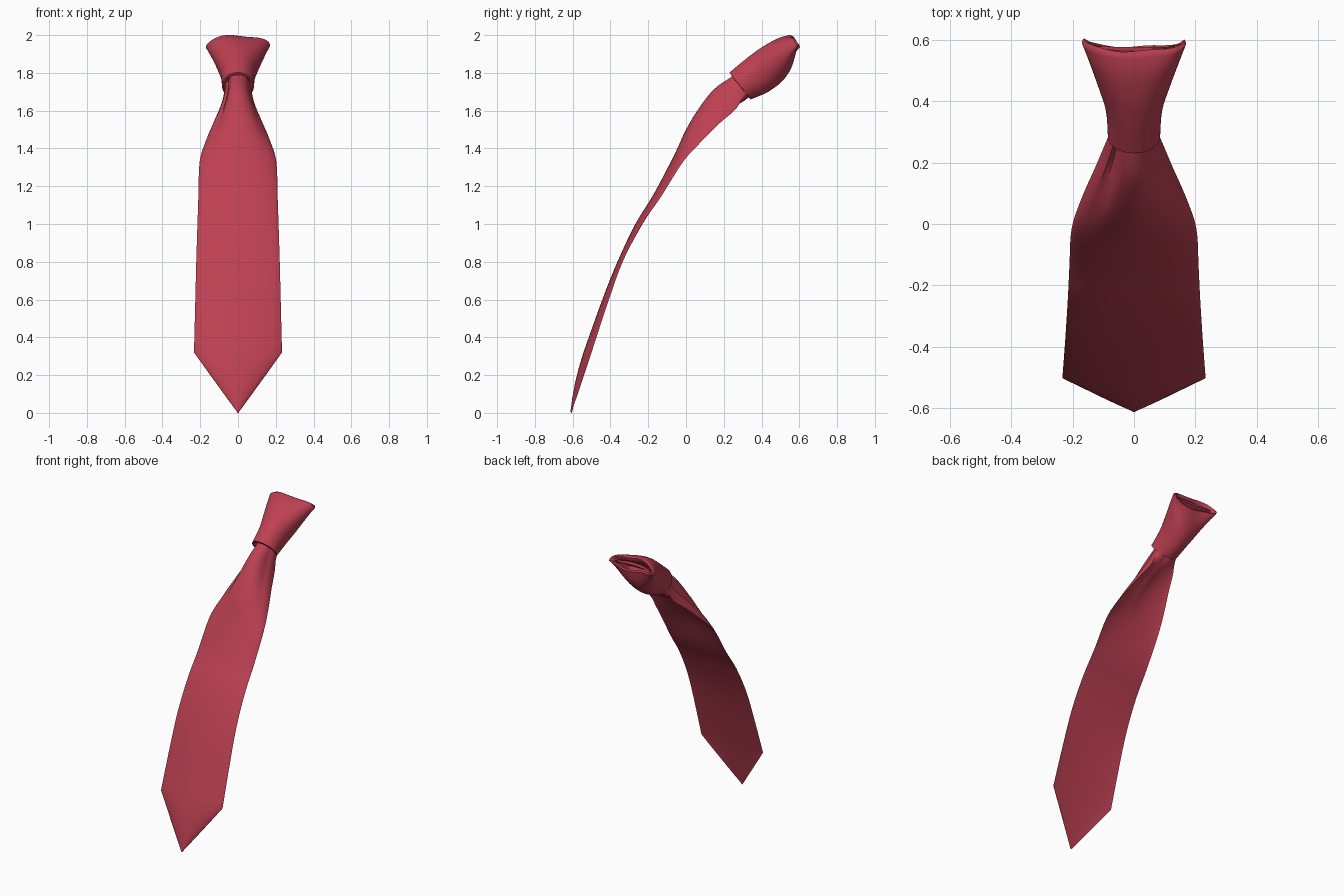
import bpy, bmesh, math
from mathutils import Vector

red = bpy.data.materials.new("crimson cloth")
red.diffuse_color = (0.51, 0.052, 0.085, 1)
COLS = 48


def smooth_stations(st, steps):
    """Catmull-Rom interpolation between station tuples."""
    out = []
    for i in range(len(st) - 1):
        a, b, c, d = (Vector(st[max(0, min(len(st) - 1, i + k))]) for k in (-1, 0, 1, 2))
        for s in range(steps):
            t = s / steps
            out.append(0.5 * (2 * b + (c - a) * t + (2 * a - 5 * b + 4 * c - d) * t * t
                              + (3 * b - a - 3 * c + d) * t ** 3))
    return out + [Vector(st[-1])]


def ring(s):
    """Station: front y,z / edge y,z / back y,z / half width / roundness power / pleat depth."""
    fy, fz, ey, ez, by, bz, w, p, pleat = s
    pts = []
    for k in range(COLS):
        t = 2 * math.pi * k / COLS
        u, h = math.cos(t), abs(math.sin(t)) ** p
        y, z = (fy, fz) if math.sin(t) >= 0 else (by, bz)
        # narrow valleys beside the centre, deeper on the left
        if math.sin(t) > 0:
            dip = math.exp(-((u + 0.72) / 0.11) ** 2) + 0.35 * math.exp(-((u - 0.78) / 0.1) ** 2)
        else:
            dip = 0.8 * math.exp(-((u - 0.25) / 0.2) ** 2)
        h -= pleat * dip
        pts.append((w * u, ey + (y - ey) * h, ez + (z - ez) * h))
    return pts


def loft(name, rings):
    bm = bmesh.new()
    rows = [[bm.verts.new(p) for p in r] for r in rings]
    for a, b in zip(rows, rows[1:]):
        for k in range(COLS):
            j = (k + 1) % COLS
            bm.faces.new((a[k], a[j], b[j], b[k]))
    bm.faces.new(rows[0])
    bm.faces.new(rows[-1][::-1])
    bmesh.ops.recalc_face_normals(bm, faces=bm.faces)
    me = bpy.data.meshes.new(name)
    bm.to_mesh(me)
    bm.free()
    me.materials.append(red)
    ob = bpy.data.objects.new(name, me)
    bpy.context.collection.objects.link(ob)
    bpy.context.view_layer.objects.active = ob
    ob.select_set(True)
    bpy.ops.object.shade_smooth_by_angle(angle=math.radians(45))
    ob.select_set(False)
    return ob


# Blade: pointed tip, then a long body that narrows and folds into the knot
tip = [
    (-0.612, 0.006, -0.608, 0.002, -0.605, 0.0, 0.003, 1.5, 0),
    (-0.602, 0.08, -0.580, 0.08, -0.584, 0.08, 0.060, 1.5, 0),
    (-0.587, 0.16, -0.553, 0.16, -0.560, 0.16, 0.118, 1.5, 0),
    (-0.567, 0.24, -0.526, 0.24, -0.537, 0.24, 0.176, 1.5, 0),
]
body = [
    (-0.543, 0.32, -0.500, 0.32, -0.512, 0.32, 0.233, 1.5, 0),
    (-0.443, 0.60, -0.408, 0.60, -0.418, 0.60, 0.226, 1.5, 0),
    (-0.363, 0.80, -0.335, 0.80, -0.337, 0.80, 0.221, 1.5, 0),
    (-0.268, 1.00, -0.238, 0.99, -0.236, 0.99, 0.215, 1.5, 0),
    (-0.170, 1.16, -0.135, 1.14, -0.140, 1.14, 0.210, 1.5, 0),
    (-0.060, 1.37, -0.015, 1.33, -0.040, 1.34, 0.203, 1.4, 0),
    (0.000, 1.50, 0.085, 1.44, 0.045, 1.46, 0.170, 1.3, 0.08),
    (0.070, 1.615, 0.180, 1.535, 0.150, 1.56, 0.128, 1.2, 0.2),
    (0.150, 1.715, 0.265, 1.61, 0.250, 1.62, 0.092, 1.1, 0.28),
    (0.250, 1.785, 0.310, 1.69, 0.325, 1.665, 0.073, 1.0, 0.25),
    (0.340, 1.85, 0.370, 1.79, 0.390, 1.75, 0.068, 1.0, 0.1),
]
loft("tie_blade", [ring(s) for s in tip + smooth_stations(body, 4)])

# Knot: hem around the blade, flared sleeve, rolled rim and sunken opening
hem = [
    (0.275, 1.80, 0.305, 1.745, 0.335, 1.69, 0.055, 1, 0),
    (0.238, 1.790, 0.285, 1.730, 0.336, 1.666, 0.078, 1, 0),
]
sleeve = [
    (0.230, 1.802, 0.285, 1.732, 0.343, 1.660, 0.085, 1, 0),
    (0.315, 1.872, 0.375, 1.795, 0.432, 1.698, 0.092, 1, 0),
    (0.400, 1.935, 0.455, 1.855, 0.510, 1.757, 0.118, 1, 0),
    (0.485, 1.982, 0.535, 1.910, 0.555, 1.825, 0.148, 1, 0),
    (0.548, 1.999, 0.590, 1.940, 0.574, 1.892, 0.170, 1, 0),
]
opening = [
    (0.562, 1.994, 0.602, 1.943, 0.577, 1.908, 0.164, 1, 0),
    (0.560, 1.977, 0.594, 1.944, 0.570, 1.918, 0.150, 1, 0),
    (0.520, 1.945, 0.550, 1.918, 0.530, 1.893, 0.125, 1, 0),
    (0.490, 1.910, 0.500, 1.890, 0.505, 1.873, 0.090, 1, 0),
]
rings = [ring(s) for s in hem + smooth_stations(sleeve, 4) + opening]


def ruffle(r, amount):
    """Uneven cloth: gentle waves that grow toward the rim."""
    return [(x, y + amount * 0.5 * math.sin(34 * x), z + amount * math.cos(26 * x + 2.0))
            for x, y, z in r]


rings = [ruffle(r, 0.008 * max(0, (i - 8) / 14)) for i, r in enumerate(rings)]
loft("tie_knot", rings)

# Inner fold: cloth strip lying inside the opening
strip = [
    (0.500, 1.925, 0.515, 1.915, 0.508, 1.905, 0.095, 1, 0),
    (0.535, 1.950, 0.560, 1.930, 0.545, 1.932, 0.125, 1, 0),
    (0.562, 1.962, 0.588, 1.943, 0.568, 1.945, 0.135, 1, 0),
]
loft("inner_fold", [ring(s) for s in smooth_stations(strip, 3)])
